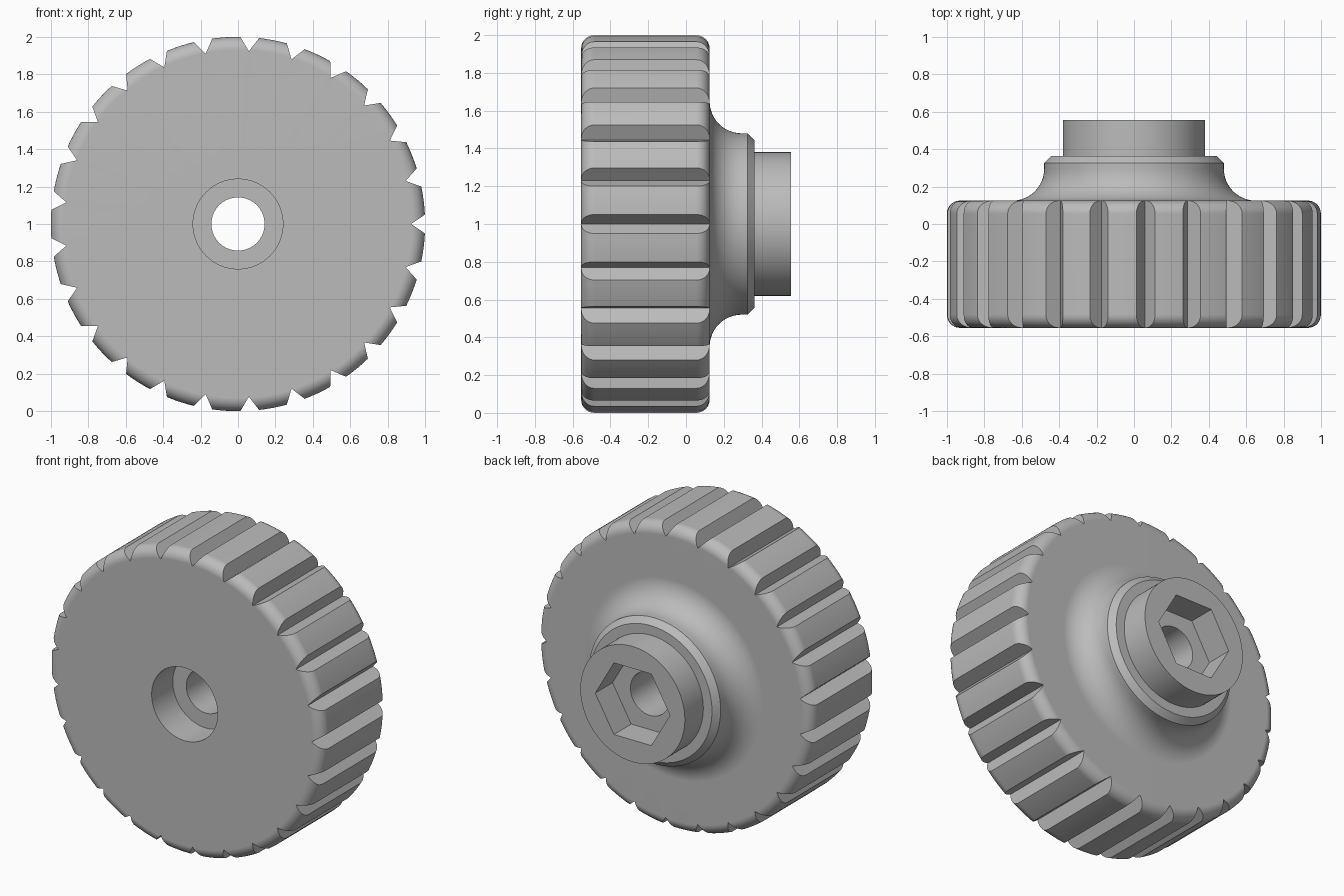
import bpy, bmesh, math
from math import sin, cos, tau, pi
from mathutils import Matrix, Vector

cube = bpy.data.objects.get("Cube")
if cube:
    bpy.data.objects.remove(cube)

CENTRE = Vector((0, 0, 1))
FRONT, RIM_BACK, STUB_END = -0.555, 0.125, 0.555
HOLE, BORE, NOTCHES = 0.142, 0.24, 25

grey = bpy.data.materials.new("plain grey")
grey.use_nodes = True
colour = (0.5, 0.5, 0.5, 1)
grey.diffuse_color = colour
grey.node_tree.nodes["Principled BSDF"].inputs["Base Color"].default_value = colour


def arc(r, y, radius, start, end, steps):
    """Points (radius, y) along an arc, angles in degrees."""
    angles = [math.radians(start + (end - start) * i / steps) for i in range(steps + 1)]
    return [(r + radius * cos(a), y + radius * sin(a)) for a in angles]


def make_object(name, bm):
    bmesh.ops.recalc_face_normals(bm, faces=bm.faces)
    mesh = bpy.data.meshes.new(name)
    bm.to_mesh(mesh)
    bm.free()
    mesh.materials.append(grey)
    obj = bpy.data.objects.new(name, mesh)
    bpy.context.collection.objects.link(obj)
    return obj


def add_prism(bm, outline, y0, y1):
    """Extrude an (x, z) outline along y."""
    verts = [bm.verts.new(CENTRE + Vector((x, y0, z))) for x, z in outline]
    face = bm.faces.new(verts)
    out = bmesh.ops.extrude_face_region(bm, geom=[face])["geom"]
    moved = [v for v in out if isinstance(v, bmesh.types.BMVert)]
    bmesh.ops.translate(bm, verts=moved, vec=(0, y1 - y0, 0))


# Turned knob: counterbore, rounded rim, flared hub, stub and through hole
profile = [(HOLE, -0.335), (BORE, -0.335), (BORE, FRONT)]
profile += arc(0.93, FRONT + 0.07, 0.07, -90, 0, 8)
profile += arc(0.93, RIM_BACK - 0.07, 0.07, 0, 90, 8)
profile += arc(0.65, RIM_BACK + 0.17, 0.17, 270, 180, 12)
profile += [(0.48, 0.326), (0.443, 0.363), (0.38, 0.363),
            (0.38, STUB_END), (HOLE, STUB_END)]
bm = bmesh.new()
ring = [bm.verts.new(CENTRE + Vector((r, y, 0))) for r, y in profile]
edges = [bm.edges.new((ring[i - 1], ring[i])) for i in range(len(ring))]
bmesh.ops.spin(bm, geom=ring + edges, cent=CENTRE, axis=(0, 1, 0),
               angle=tau, steps=150, use_merge=True)
bmesh.ops.remove_doubles(bm, verts=bm.verts, dist=1e-5)
knob = make_object("knob", bm)

# Cutter for the V-shaped grip notches
bm = bmesh.new()
for i in range(NOTCHES):
    turn = Matrix.Rotation(tau * i / NOTCHES, 2)
    vee = [(0.925, 0), (1.05, -0.085), (1.05, 0.085)]
    add_prism(bm, [turn @ Vector(p) for p in vee], -0.7, 0.3)
notch_cutter = make_object("notch_cutter", bm)

# Cutter for the hexagonal socket
bm = bmesh.new()
hexagon = [(0.272 * cos(i * pi / 3), 0.272 * sin(i * pi / 3)) for i in range(6)]
add_prism(bm, hexagon, STUB_END - 0.18, 0.7)
socket_cutter = make_object("socket_cutter", bm)

# Cut, then bake the result
cutters = [notch_cutter, socket_cutter]
for cutter in cutters:
    mod = knob.modifiers.new(cutter.name, 'BOOLEAN')
    mod.operation, mod.solver, mod.object = 'DIFFERENCE', 'EXACT', cutter
bpy.ops.object.select_all(action='DESELECT')
knob.select_set(True)
bpy.context.view_layer.objects.active = knob
for cutter in cutters:
    bpy.ops.object.modifier_apply(modifier=cutter.name)
    bpy.data.objects.remove(cutter)

# Smooth turned surfaces with crisp machined edges
bpy.ops.object.shade_smooth_by_angle(angle=math.radians(25))
weighted = knob.modifiers.new("even_shading", 'WEIGHTED_NORMAL')
weighted.keep_sharp = True
